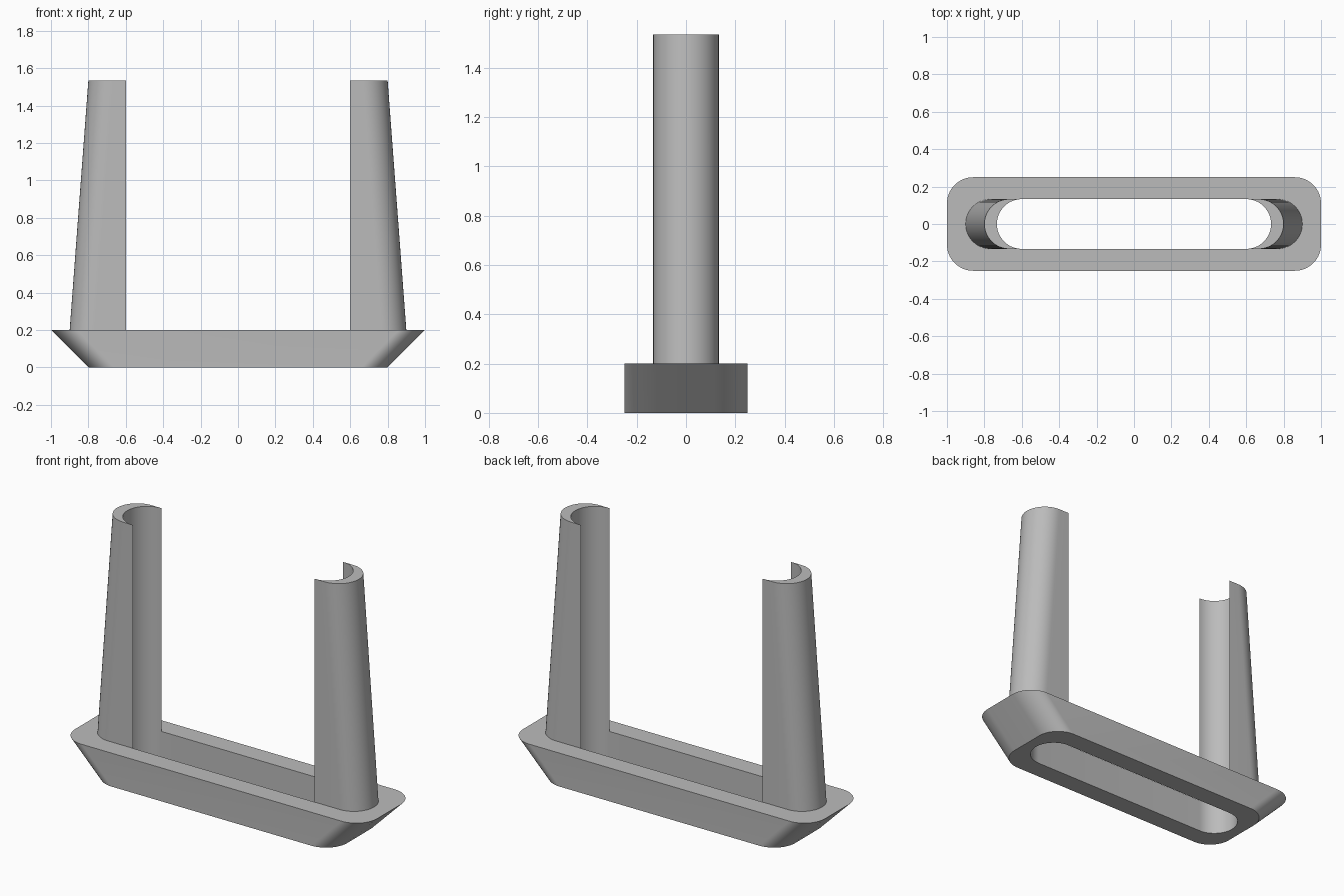
import bpy, bmesh
from math import cos, sin, pi

cube = bpy.data.objects.get("Cube")
if cube:
    bpy.data.objects.remove(cube)

# Shared dimensions
SLOT_R = 0.133       # slot half width and end radius
SLOT_X = 0.6         # centre of the slot's end arcs
BASE_H = 0.2
TOTAL_H = 1.535
SEG = 16             # segments per quarter turn

grey = bpy.data.materials.new("plain grey")
grey.use_nodes = True
colour = (0.5, 0.5, 0.5, 1)
grey.diffuse_color = colour
grey.node_tree.nodes["Principled BSDF"].inputs["Base Color"].default_value = colour


def arc(cx, cy, r, start, end, steps):
    return [(cx + r * cos(start + (end - start) * i / steps),
             cy + r * sin(start + (end - start) * i / steps))
            for i in range(steps + 1)]


def rounded(hx, hy, r):
    """Rounded rectangle outline, one quarter arc per corner."""
    points = []
    for k, (sx, sy) in enumerate([(1, 1), (-1, 1), (-1, -1), (1, -1)]):
        points += arc(sx * (hx - r), sy * (hy - r), r, k * pi / 2, (k + 1) * pi / 2, SEG)
    return points


def ring_solid(name, outlines):
    """Skin a closed cycle of matching outlines, given as (points, z, closed)."""
    bm = bmesh.new()
    rings = [[bm.verts.new((x, y, z)) for x, y in pts] for pts, z in outlines]
    return bm, rings


def skin(bm, rings, closed):
    for a, b in zip(rings, rings[1:] + rings[:1]):
        n = len(a)
        for i in range(n if closed else n - 1):
            j = (i + 1) % n
            bm.faces.new((a[i], a[j], b[j], b[i]))
    if not closed:
        for end in (0, -1):
            bm.faces.new([ring[end] for ring in rings])


def build(name, outlines, closed):
    bm, rings = ring_solid(name, outlines)
    skin(bm, rings, closed)
    bmesh.ops.remove_doubles(bm, verts=bm.verts, dist=1e-5)
    bmesh.ops.recalc_face_normals(bm, faces=bm.faces)
    mesh = bpy.data.meshes.new(name)
    bm.to_mesh(mesh)
    bm.free()
    mesh.materials.append(grey)
    obj = bpy.data.objects.new(name, mesh)
    bpy.context.collection.objects.link(obj)
    bpy.ops.object.select_all(action='DESELECT')
    obj.select_set(True)
    bpy.context.view_layer.objects.active = obj
    bpy.ops.object.shade_smooth_by_angle()
    return obj


# Slotted base whose ends flare outward toward the top
slot = rounded(SLOT_X + SLOT_R, SLOT_R, SLOT_R)
build("slotted_base", [
    (rounded(0.8, 0.25, 0.14), 0),
    (rounded(1.0, 0.25, 0.14), BASE_H),
    (slot, BASE_H),
    (slot, 0),
], True)


# Crescent uprights: straight inner channel, outer face leaning inward
def half_round(cx):
    return arc(cx, 0, SLOT_R, -pi / 2, pi / 2, 2 * SEG)


uprights = build("crescent_uprights", [
    (half_round(0.9 - SLOT_R), BASE_H),
    (half_round(0.8 - SLOT_R), TOTAL_H),
    (half_round(SLOT_X), TOTAL_H),
    (half_round(SLOT_X), BASE_H),
], False)
uprights.modifiers.new("mirror", 'MIRROR').use_clip = False
